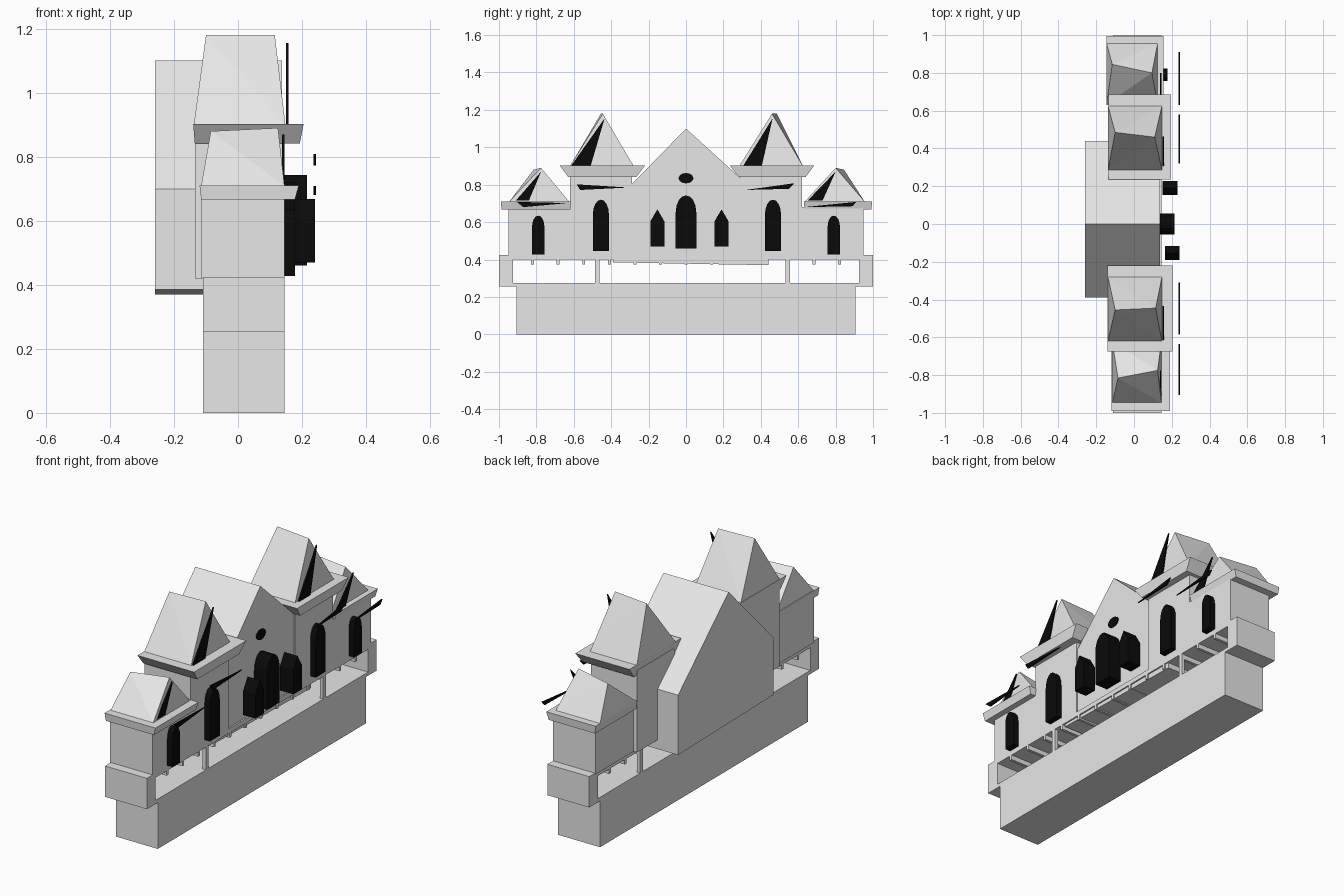
import bpy, bmesh, math

if "Cube" in bpy.data.objects:
    bpy.data.objects.remove(bpy.data.objects["Cube"])


def material(name, v):
    m = bpy.data.materials.new(name)
    m.diffuse_color = (v, v, v, 1)
    m.use_nodes = True
    m.node_tree.nodes["Principled BSDF"].inputs["Base Color"].default_value = m.diffuse_color
    return m


STONE = material("pale stone", 0.8)
BLACK = material("window black", 0.003)


def solid(name, pts, mat=STONE):
    """Flat-faced convex solid around a few corner points."""
    bm = bmesh.new()
    for p in pts:
        bm.verts.new(p)
    bmesh.ops.convex_hull(bm, input=bm.verts[:])
    bmesh.ops.dissolve_limit(bm, angle_limit=0.005, verts=bm.verts[:], edges=bm.edges[:])
    bmesh.ops.recalc_face_normals(bm, faces=bm.faces[:])
    me = bpy.data.meshes.new(name)
    bm.to_mesh(me)
    bm.free()
    me.materials.append(mat)
    ob = bpy.data.objects.new(name, me)
    bpy.context.collection.objects.link(ob)
    return ob


def box(name, x, y, z, mat=STONE):
    return solid(name, [(a, b, c) for a in x for b in y for c in z], mat)


def prism(name, x, profile, mat=STONE):
    """Profile of (y, z) points extruded along x."""
    return solid(name, [(a, y, z) for a in x for y, z in profile], mat)


def arch(y0, y1, z0, z1, rise):
    """Round-headed window outline."""
    c, r = (y0 + y1) / 2, (y1 - y0) / 2
    head = [(c + r * math.cos(i * math.pi / 8), z1 - rise + rise * math.sin(i * math.pi / 8))
            for i in range(9)]
    return [(y0, z0), (y1, z0)] + head


def cornice(name, x, y, z, inset):
    """Slab that flares outward toward its top."""
    (x0, x1), (y0, y1) = x, y
    solid(name, [(a, b, z[1]) for a in x for b in y] +
          [(a, b, z[0]) for a in (x0 + 0.005, x1 - 0.012) for b in (y0 + inset, y1 - inset)])


def roof(name, x, y, z, ridge):
    """Steep roof with a ridge running front to back."""
    solid(name, [(a, b, z) for a in x for b in y] + ridge)


# Plinth and open gallery
box("plinth", (-0.11, 0.145), (-0.905, 0.905), (0, 0.26))
box("gallery_floor", (-0.11, 0.145), (-1, 1), (0.255, 0.275))
box("gallery_ceiling", (-0.11, 0.145), (-0.93, 0.93), (0.4, 0.425))
for s in (-1, 1):
    box("gallery_end_block", (-0.11, 0.145), (s * 0.925, s), (0.255, 0.425))
for y in (-0.475, 0.545):
    for x in (-0.11, 0.125):
        box("gallery_post", (x, x + 0.02), (y - 0.012, y + 0.012), (0.275, 0.4))
for i in range(13):
    y = -0.82 + i * 1.64 / 12
    box("ceiling_joist", (-0.11, 0.145), (y - 0.008, y + 0.008), (0.374, 0.405))

# Gabled central hall
prism("hall", (-0.26, 0.137),
      [(-0.39, 0.385), (0.44, 0.37), (0.44, 0.70), (0, 1.10), (-0.39, 0.70)])

# Tall inner towers
for s in (-1, 1):
    box("inner_tower", (-0.135, 0.145), (s * 0.29, s * 0.62), (0.42, 0.87))
cornice("inner_cornice", (-0.14, 0.205), (-0.675, -0.22), (0.842, 0.902), 0.045)
cornice("inner_cornice", (-0.135, 0.195), (0.235, 0.685), (0.842, 0.902), 0.045)
roof("inner_roof", (-0.138, 0.148), (-0.62, -0.28), 0.90,
     [(-0.10, -0.455, 1.18), (0.115, -0.445, 1.18)])
roof("inner_roof", (-0.138, 0.148), (0.285, 0.625), 0.90,
     [(-0.10, 0.485, 1.18), (0.11, 0.46, 1.18)])

# Low outer towers
for s in (-1, 1):
    box("outer_tower", (-0.115, 0.145), (s * 0.61, s * 0.95), (0.42, 0.68))
cornice("outer_cornice", (-0.12, 0.19), (-0.99, -0.615), (0.667, 0.71), 0.004)
cornice("outer_cornice", (-0.145, 0.155), (0.63, 0.995), (0.667, 0.71), 0.004)
roof("outer_roof", (-0.115, 0.145), (-0.945, -0.625), 0.71,
     [(-0.085, -0.815, 0.88), (0.125, -0.775, 0.89)])
roof("outer_roof", (-0.145, 0.125), (0.635, 0.955), 0.71,
     [(-0.115, 0.845, 0.88), (0.095, 0.80, 0.89)])

# Arched tower windows
for s in (-1, 1):
    c = -0.455 if s < 0 else 0.465
    prism("inner_tower_window", (0.14, 0.178), arch(c - 0.043, c + 0.043, 0.445, 0.72, 0.08), BLACK)
    prism("outer_tower_window", (0.14, 0.178),
          arch(s * 0.79 - 0.033, s * 0.79 + 0.033, 0.428, 0.635, 0.06), BLACK)

# Hall windows: tall arch, pointed pair, oval
prism("hall_arch_window", (0.135, 0.215), arch(-0.055, 0.055, 0.46, 0.743, 0.09), BLACK)
for c, x in ((-0.153, (0.165, 0.24)), (0.19, (0.15, 0.23))):
    prism("hall_pointed_window", x,
          [(c - 0.037, 0.47), (c + 0.037, 0.47), (c + 0.037, 0.605), (c, 0.668), (c - 0.037, 0.605)], BLACK)
prism("hall_oval_window", (0.132, 0.143),
      [(0.04 * math.cos(i * math.pi / 6), 0.835 + 0.028 * math.sin(i * math.pi / 6)) for i in range(12)], BLACK)

# Black triangular panels in front of the roofs
for z0, z1, ya, yb, yt in ((0.9, 1.155, -0.615, -0.51, -0.435), (0.9, 1.155, 0.305, 0.405, 0.463),
                           (0.715, 0.87, -0.91, -0.84, -0.775), (0.715, 0.87, 0.65, 0.73, 0.80)):
    x = 0.15 if z0 > 0.8 else 0.138
    prism("roof_panel", (x, x + 0.008), [(ya, z0), (yb, z0), (yt, z1)], BLACK)

# Black slivers hanging ahead of the cornices
for tri in ([(-0.585, 0.802), (-0.31, 0.785), (-0.565, 0.772)],
            [(0.58, 0.808), (0.32, 0.772), (0.55, 0.778)],
            [(-0.905, 0.708), (-0.635, 0.702), (-0.87, 0.68)],
            [(0.91, 0.708), (0.63, 0.68), (0.89, 0.685)]):
    prism("eave_sliver", (0.236, 0.244), tri, BLACK)
